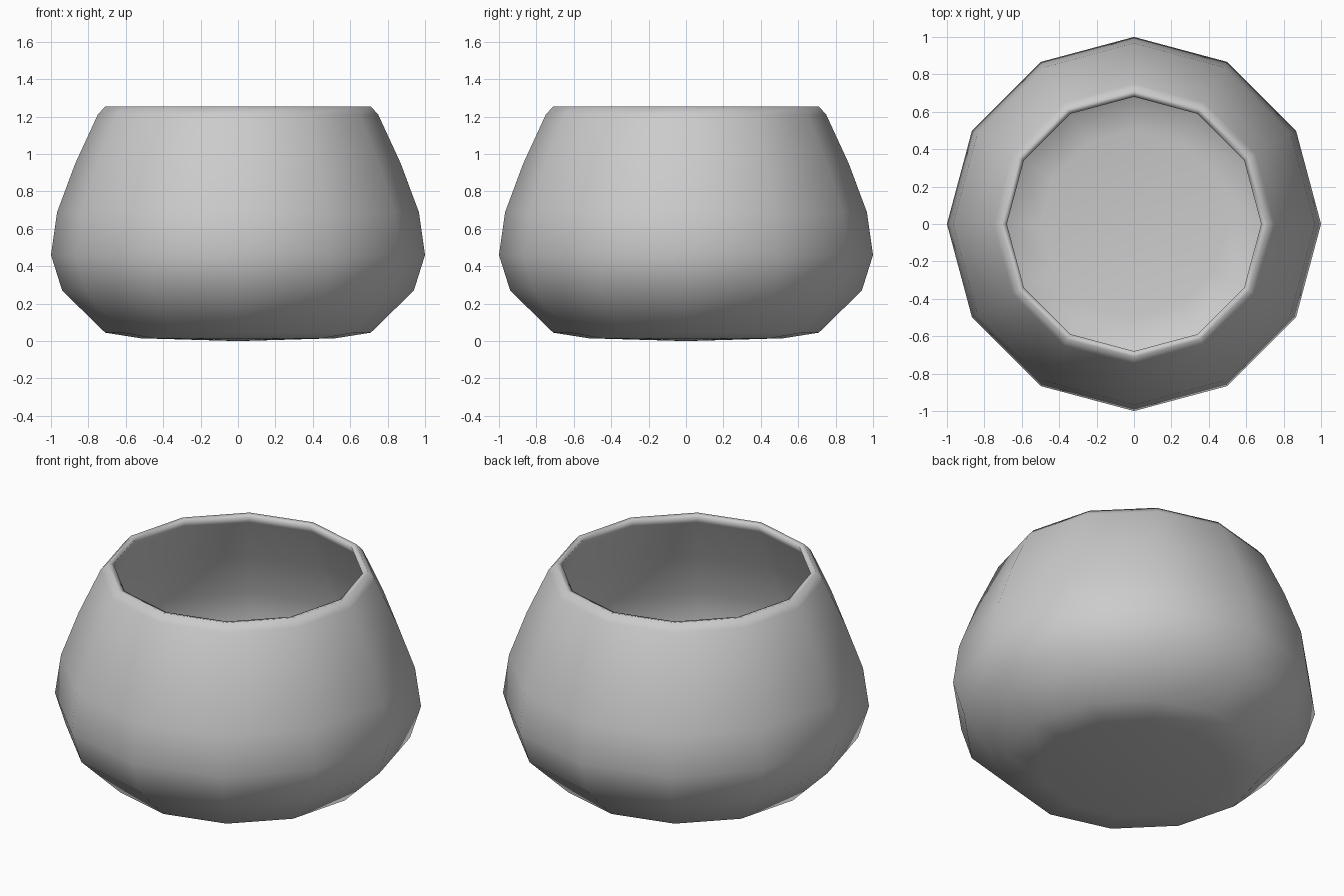
import bpy, bmesh, math

if "Cube" in bpy.data.objects:
    bpy.data.objects.remove(bpy.data.objects["Cube"])

SIDES = 12

# Radius / height profile: underside, outer wall, rolled rim, inner wall, inner floor
profile = [(0.52, 0.015), (0.71, 0.045), (0.94, 0.27), (1.0, 0.46),
           (0.967, 0.69), (0.87, 0.95), (0.75, 1.21), (0.712, 1.253),
           (0.68, 1.245), (0.70, 1.20), (0.825, 0.94), (0.92, 0.68),
           (0.95, 0.465), (0.895, 0.30), (0.69, 0.095), (0.50, 0.065)]


def lathe(name, points, bottom_z, floor_z):
    bm = bmesh.new()
    rings = []
    for r, z in points:
        rings.append([bm.verts.new((r * math.cos(2 * math.pi * i / SIDES),
                                    r * math.sin(2 * math.pi * i / SIDES), z))
                      for i in range(SIDES)])
    bottom = bm.verts.new((0, 0, bottom_z))
    floor = bm.verts.new((0, 0, floor_z))
    for i in range(SIDES):
        j = (i + 1) % SIDES
        for a, b in zip(rings, rings[1:]):
            bm.faces.new((a[i], a[j], b[j], b[i]))
        bm.faces.new((bottom, rings[0][j], rings[0][i]))
        bm.faces.new((floor, rings[-1][i], rings[-1][j]))
    bmesh.ops.recalc_face_normals(bm, faces=bm.faces)
    for f in bm.faces:
        f.smooth = True
    mesh = bpy.data.meshes.new(name)
    bm.to_mesh(mesh)
    bm.free()
    obj = bpy.data.objects.new(name, mesh)
    bpy.context.collection.objects.link(obj)
    return obj


# Thick-walled round bowl, open at the top
lathe("bowl", profile, 0.0, 0.05)
